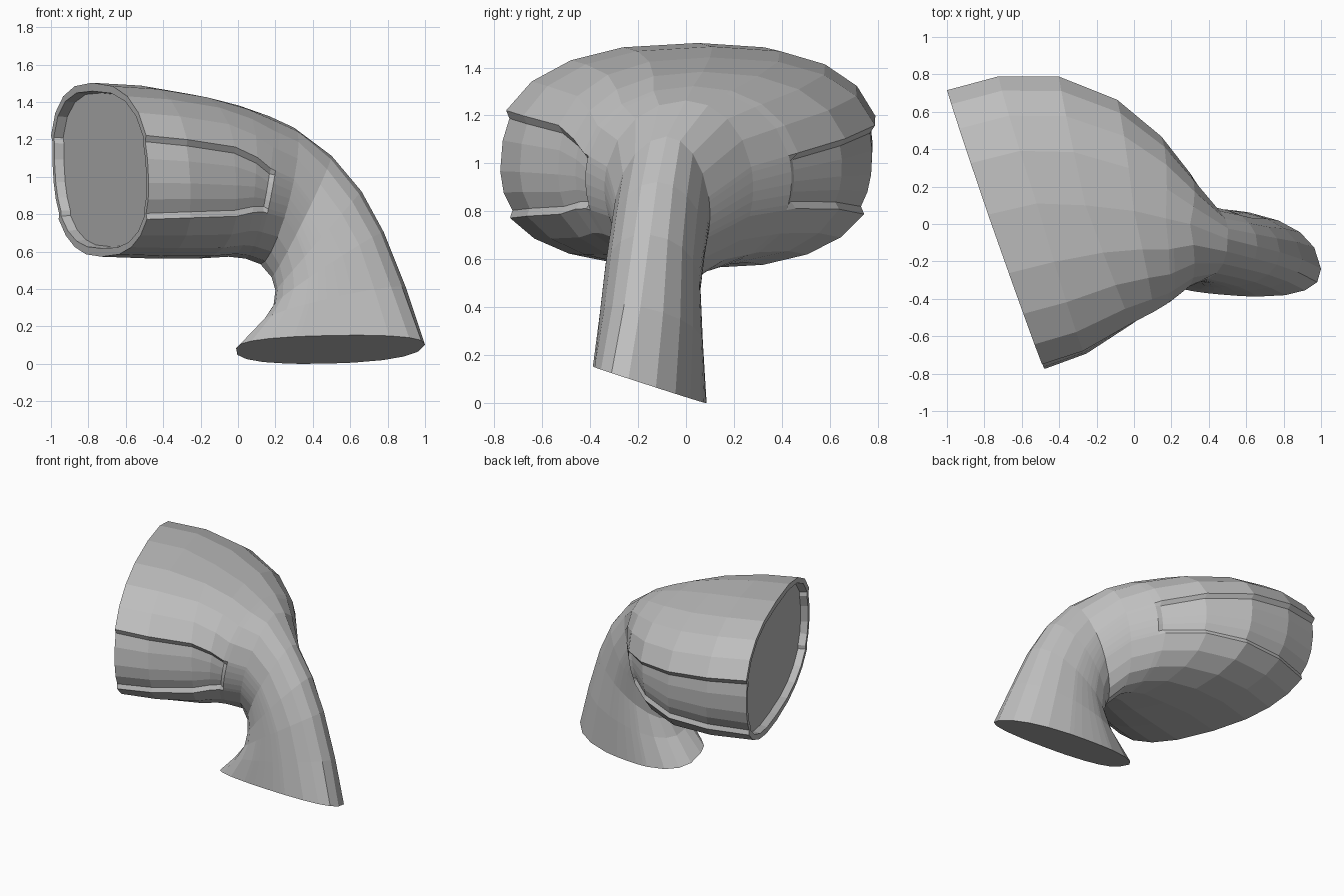
import bpy
import bmesh
from math import sin, cos, radians
from mathutils import Vector

cube = bpy.data.objects.get("Cube")
if cube:
    bpy.data.objects.remove(cube)

grey = bpy.data.materials.new("plain grey")
grey.use_nodes = True
colour = (0.52, 0.52, 0.52, 1)
grey.diffuse_color = colour
grey.node_tree.nodes["Principled BSDF"].inputs["Base Color"].default_value = colour

# Sections from the wide mouth, round the bend, down to the foot:
# outer (x, y, z), inner (x, y, z), right (x, y), left (x, y)
SECTIONS = [
    ((-.78, .05, 1.5), (-.73, -.03, .57), (-.47, -.8), (-1, .73)),
    ((-.52, .11, 1.485), (-.45, .05, .56), (-.25, -.72), (-.72, .805)),
    ((-.26, .1, 1.44), (-.22, .06, .56), (0, -.56), (-.4, .805)),
    ((0, .07, 1.38), (-.05, .05, .57), (.1, -.49), (-.1, .68)),
    ((.17, .03, 1.32), (.04, .03, .56), (.16, -.44), (.13, .48)),
    ((.3, 0, 1.26), (.12, 0, .53), (.28, -.34), (.28, .28)),
    ((.5, -.08, 1.11), (.18, -.08, .46), (.36, -.3), (.38, .1)),
    ((.66, -.12, .92), (.2, -.12, .39), (.43, -.32), (.44, .08)),
    ((.78, -.15, .7), (.19, -.15, .31), (.48, -.34), (.48, .06)),
    ((.9, -.19, .4), (.13, -.17, .22), (.5, -.36), (.48, .07)),
    ((1, -.24, .1), (-.01, -.16, .08), (.5, -.38), (.46, .08)),
]
PANEL_END = 4
FOOT_SLOPE = .326
LEDGE = 3.5


def mix(a, b, t):
    return a + (b - a) * t


def section(i):
    """Centre and the four extreme offsets of one cross-section."""
    outer, inner, right, left = SECTIONS[i]
    top, low = Vector(outer), Vector(inner)
    mid = (top + low) / 2
    tilt = FOOT_SLOPE * max(0, (i - 7) / 3)
    sides = [Vector((x, y, mid.z - tilt * (y - mid.y))) for x, y in (right, left)]
    return [mid] + [p - mid for p in (top, low, *sides)]


def side_angles(t):
    """Angles up one side, with paired ones at the panel borders."""
    hi, lo = mix(18.5, 14, t), mix(-30, -18.5, t)
    angles = [mix(-90, lo, k / 4) for k in range(4)] + [lo]
    angles += [mix(lo + LEDGE, hi - LEDGE, k / 4) for k in range(5)]
    angles += [hi] + [mix(hi, 90, k / 4) for k in range(1, 5)]
    return angles


def ring(pos, recess=0, shrink=0, shift=0):
    """Rounded cross-section at a fractional position along the body."""
    i = min(int(pos), len(SECTIONS) - 2)
    mid, top, low, right, left = [
        a.lerp(b, pos - i) for a, b in zip(section(i), section(i + 1))]
    # boxy at both ends, more oval round the bend
    power = .81 + .24 * max(0, 1 - abs(pos - 6) / 4)
    angles = side_angles(min(1, pos / PANEL_END))
    # right side upwards, then left side downwards
    walk = [(a, right, k) for k, a in enumerate(angles[:-1])]
    walk += [(a, left, k) for k, a in reversed(list(enumerate(angles))[1:])]
    points = []
    for a, side, k in walk:
        s, c = sin(radians(a)), max(0, cos(radians(a)))
        off = side * c ** power + (top if s > 0 else low) * abs(s) ** power
        inset = shrink + (recess if 5 <= k <= 9 else 0)
        off *= 1 - inset / off.length
        points.append(mid + off + Vector((.943, .333, 0)) * shift)
    return points


# Mouth floor, mouth lip, recessed side panels, panel end step, bend and foot
rings = [ring(0, .02, .055, .05), ring(0, .02, .045)]
rings += [ring(i, .03) for i in range(PANEL_END + 1)]
rings += [ring(PANEL_END + .2)]
rings += [ring(i) for i in range(PANEL_END + 1, len(SECTIONS))]

bm = bmesh.new()
loops = [[bm.verts.new(p) for p in r] for r in rings]
for a, b in zip(loops, loops[1:]):
    for k in range(len(a)):
        n = (k + 1) % len(a)
        bm.faces.new((a[k], a[n], b[n], b[k]))
bm.faces.new(loops[0])
bm.faces.new(loops[-1])
bmesh.ops.recalc_face_normals(bm, faces=bm.faces)

# Stand the body on the ground
lowest = min(v.co.z for v in bm.verts)
bmesh.ops.translate(bm, verts=bm.verts, vec=(0, 0, -lowest))

mesh = bpy.data.meshes.new("curved_hood")
bm.to_mesh(mesh)
bm.free()
mesh.materials.append(grey)
hood = bpy.data.objects.new("curved_hood", mesh)
bpy.context.collection.objects.link(hood)
